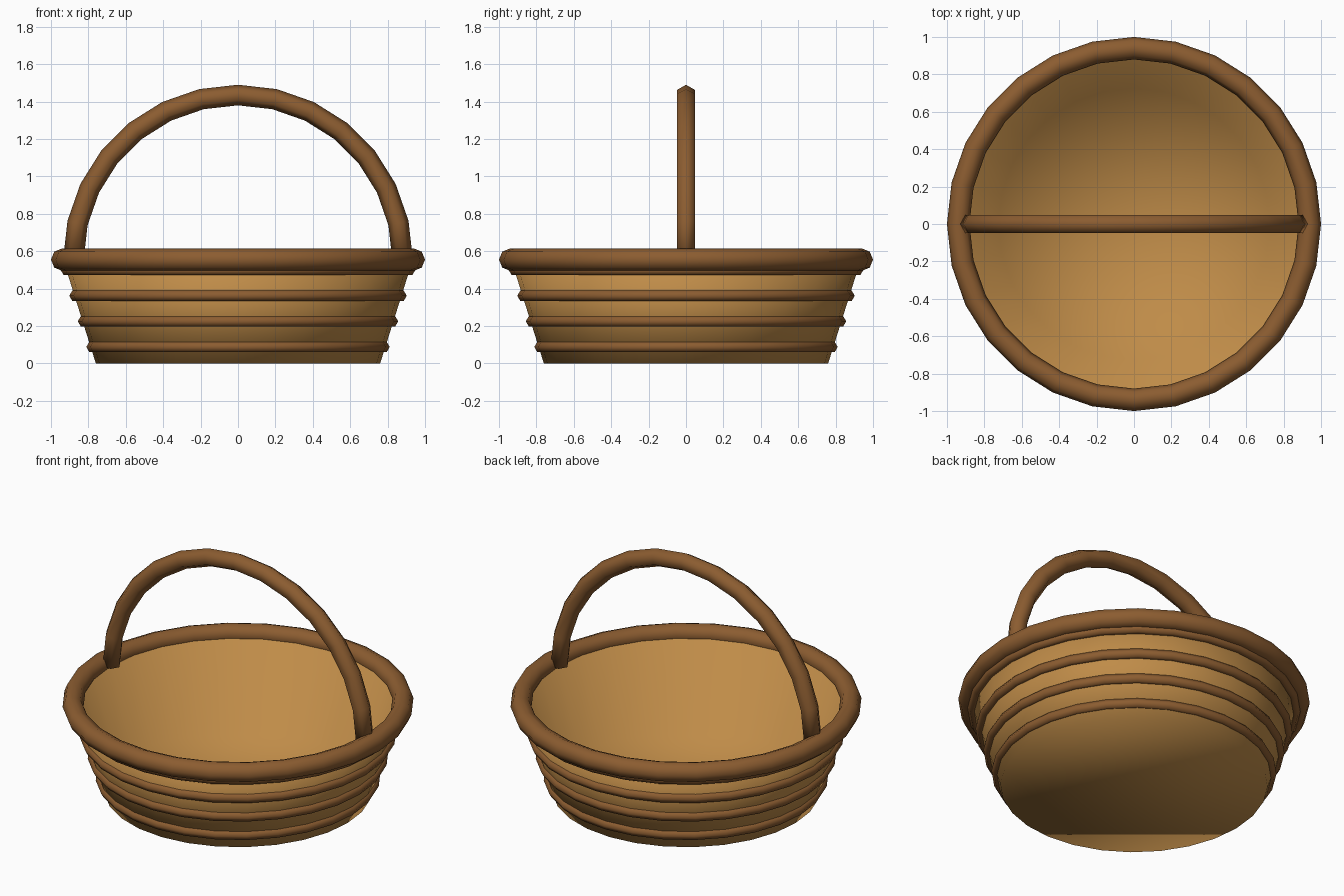
import bpy, bmesh, math
from math import pi, cos, sin

if "Cube" in bpy.data.objects:
    bpy.data.objects.remove(bpy.data.objects["Cube"])

N = 28  # sides around the basket


def material(name, col):
    m = bpy.data.materials.new(name)
    m.diffuse_color = (*col, 1)
    m.use_nodes = True
    m.node_tree.nodes["Principled BSDF"].inputs["Base Color"].default_value = m.diffuse_color
    return m


wicker = material("light wicker", (0.52, 0.26, 0.065))
cane = material("dark cane", (0.26, 0.108, 0.03))


def finish(bm, name, mat):
    bmesh.ops.recalc_face_normals(bm, faces=bm.faces)
    me = bpy.data.meshes.new(name)
    bm.to_mesh(me)
    bm.free()
    me.materials.append(mat)
    for p in me.polygons:
        p.use_smooth = True
    ob = bpy.data.objects.new(name, me)
    bpy.context.collection.objects.link(ob)
    return ob


def bridge(bm, a, b, closed=True):
    n = len(a)
    for i in range(n):
        j = (i + 1) % n
        bm.faces.new((a[i], a[j], b[j], b[i]))


def ring(name, major, minor, z, sides):
    bm = bmesh.new()
    loops = []
    for i in range(N):
        a = 2 * pi * i / N
        loop = []
        for k in range(sides):
            t = 2 * pi * k / sides
            r = major + minor * cos(t)
            loop.append(bm.verts.new((r * cos(a), r * sin(a), z + minor * sin(t))))
        loops.append(loop)
    for i in range(N):
        bridge(bm, loops[i], loops[(i + 1) % N])
    return finish(bm, name, cane)


# Bowl: flared wall with thickness, flat base and floor
bm = bmesh.new()
profile = [(0.76, 0.0), (0.935, 0.555), (0.888, 0.555), (0.725, 0.04)]
loops = [[bm.verts.new((r * cos(2 * pi * i / N), r * sin(2 * pi * i / N), z))
          for i in range(N)] for r, z in profile]
for a, b in zip(loops, loops[1:]):
    bridge(bm, a, b)
bm.faces.new(loops[0])
centre = bm.verts.new((0, 0, 0.04))
for i in range(N):
    bm.faces.new((loops[-1][i], loops[-1][(i + 1) % N], centre))
finish(bm, "basket_bowl", wicker)

# Woven bands around the wall
for i in range(4):
    z = 0.088 + 0.137 * i
    ring(f"band_{i + 1}", 0.78 + 0.0455 * i, 0.031, z, 6)

# Thick rim
ring("rim", 0.94, 0.06, 0.555, 8)

# Arched handle, hexagonal section with a point on the outside
bm = bmesh.new()
R, r, S = 0.88, 0.055, 14
loops = []
for i in range(S + 1):
    a = pi * i / S
    loop = []
    for k in range(6):
        t = 2 * pi * k / 6
        d = R + r * cos(t)
        loop.append(bm.verts.new((d * cos(a), r * sin(t), 0.555 + d * sin(a))))
    loops.append(loop)
for a, b in zip(loops, loops[1:]):
    bridge(bm, a, b)
bm.faces.new(loops[0])
bm.faces.new(loops[-1])
finish(bm, "handle", cane)
